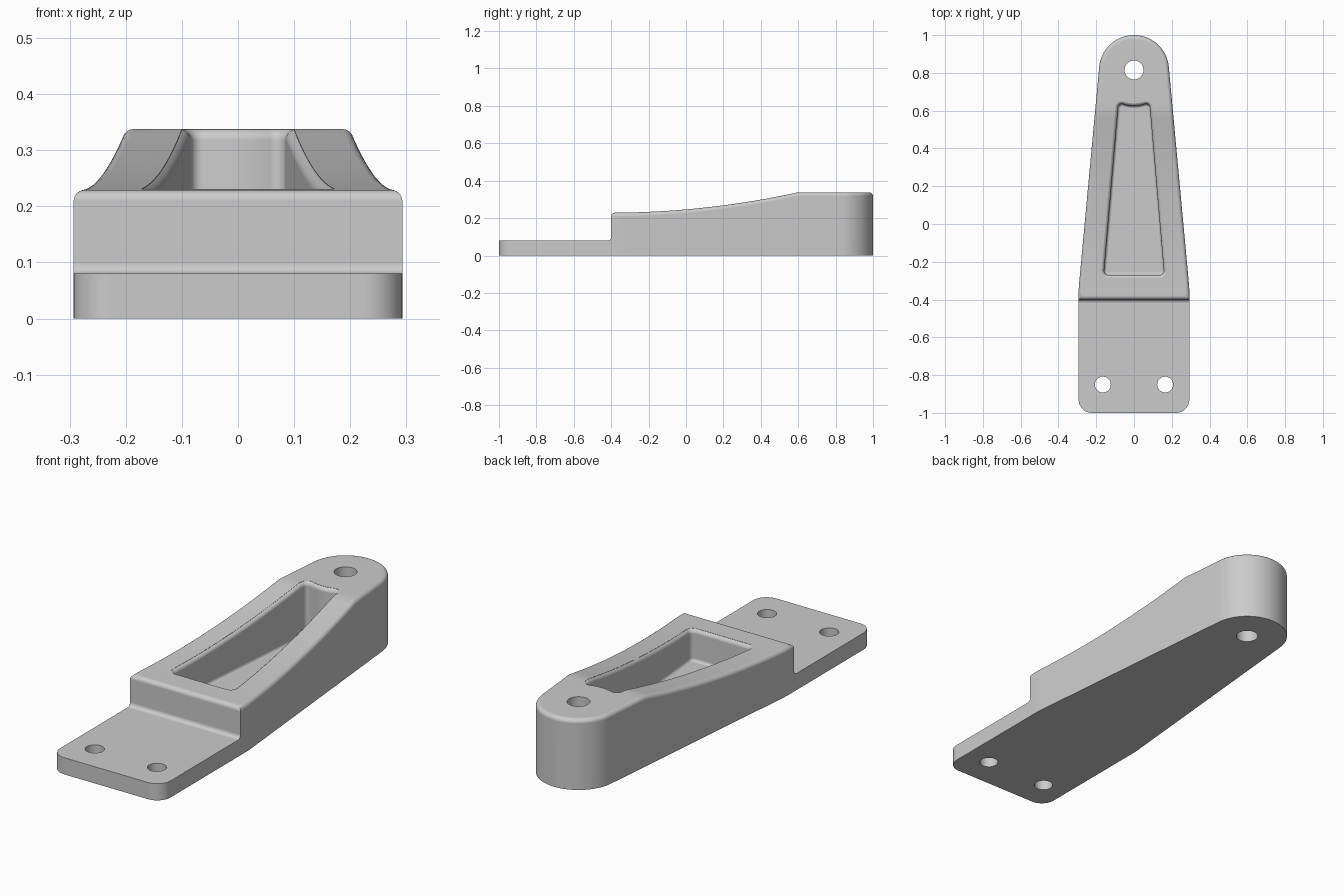
import bpy
import bmesh
from math import sin, cos, tan, radians, pi, atan2, acos, hypot
from mathutils import Vector

cube = bpy.data.objects.get("Cube")
if cube:
    bpy.data.objects.remove(cube, do_unlink=True)

GREY = (0.6, 0.6, 0.6, 1)
metal = bpy.data.materials.new("plain_grey")
metal.use_nodes = True
metal.diffuse_color = GREY
metal.node_tree.nodes["Principled BSDF"].inputs["Base Color"].default_value = GREY

HALF_W, STEP_Y, TAB_Z = 0.293, -0.40, 0.08
LOW, HIGH, CREST_Y = 0.229, 0.338, 0.6
NOSE_Y, NOSE_R = 0.815, 0.185
FILLET = 0.02


def top_height(y):
    """Height of the arm: a rising curve, then flat round the nose."""
    t = (min(max(y, STEP_Y), CREST_Y) - STEP_Y) / (CREST_Y - STEP_Y)
    return LOW + (HIGH - LOW) * t * t


def rounded(before, corner, after, r, n=6):
    """Arc of radius r that replaces a corner."""
    a, p, b = (Vector((*q, 0)) for q in (before, corner, after))
    u, v = (a - p).normalized(), (b - p).normalized()
    half = u.angle(v) / 2
    c = p + (u + v).normalized() * (r / sin(half))
    s, e = (p + u * (r / tan(half)) - c), (p + v * (r / tan(half)) - c)
    pts = [c + s.slerp(e, k / n).normalized() * r for k in range(n + 1)]
    return [(q.x, q.y) for q in pts]


def between(a, b, n):
    """Points strictly between a and b."""
    return [(a[0] + (b[0] - a[0]) * k / n, a[1] + (b[1] - a[1]) * k / n)
            for k in range(1, n)]


def mirrored(half):
    return half + [(-x, y) for x, y in reversed(half)]


def offset(loop, d):
    """Move a counter-clockwise outline outward by d."""
    out = []
    for i, p in enumerate(loop):
        p0, p1, p2 = (Vector(q) for q in (loop[i - 1], p, loop[(i + 1) % len(loop)]))
        e1, e2 = (p1 - p0).normalized(), (p2 - p1).normalized()
        n1, n2 = Vector((e1.y, -e1.x)), Vector((e2.y, -e2.x))
        q = p1 + (n1 + n2) * (d / (1 + n1.dot(n2)))
        out.append((q.x, q.y))
    return out


def loft(name, rings, strip_top=False):
    """Solid through a stack of rings; the top may be bridged side to side."""
    bm = bmesh.new()
    levels = [[bm.verts.new(p) for p in ring] for ring in rings]
    n = len(levels[0])
    for a, b in zip(levels, levels[1:]):
        for i in range(n):
            j = (i + 1) % n
            bm.faces.new((a[i], a[j], b[j], b[i]))
    bm.faces.new(levels[0][::-1])
    top = levels[-1]
    if strip_top:
        for i in range(n // 2 - 1):
            bm.faces.new((top[i], top[i + 1], top[n - 2 - i], top[n - 1 - i]))
    else:
        bm.faces.new(top)
    bmesh.ops.recalc_face_normals(bm, faces=bm.faces)
    mesh = bpy.data.meshes.new(name)
    bm.to_mesh(mesh)
    bm.free()
    mesh.materials.append(metal)
    obj = bpy.data.objects.new(name, mesh)
    bpy.context.scene.collection.objects.link(obj)
    return obj


def level(loop, z):
    return [(x, y, z) for x, y in loop]


def hole_cutter(x, y, r, n=40):
    loop = [(x + r * cos(2 * pi * k / n), y + r * sin(2 * pi * k / n)) for k in range(n)]
    return loft("hole_cutter", [level(loop, -0.1), level(loop, 0.5)])


def finish(obj, cutters=()):
    """Cut, then smooth the rounded areas and keep edges sharp."""
    for c in cutters:
        c.hide_render = True
        mod = obj.modifiers.new("cut", 'BOOLEAN')
        mod.operation, mod.solver, mod.object = 'DIFFERENCE', 'EXACT', c
    bpy.context.view_layer.update()
    graph = bpy.context.evaluated_depsgraph_get()
    mesh = bpy.data.meshes.new_from_object(obj.evaluated_get(graph))
    obj.modifiers.clear()
    obj.data = mesh
    for c in cutters:
        bpy.data.objects.remove(c, do_unlink=True)
    mesh.polygons.foreach_set("use_smooth", [True] * len(mesh.polygons))
    mesh.set_sharp_from_angle(angle=radians(32))
    mod = obj.modifiers.new("even_shading", 'WEIGHTED_NORMAL')
    mod.keep_sharp = True


# Arm outline: straight shoulder, taper tangent to the round nose
bend = (HALF_W, -0.34)
dx, dy = bend[0], bend[1] - NOSE_Y
start = atan2(dy, dx) + acos(NOSE_R / hypot(dx, dy))
touch = (NOSE_R * cos(start), NOSE_Y + NOSE_R * sin(start))
s = (CREST_Y - bend[1]) / (touch[1] - bend[1])
crest = (bend[0] + (touch[0] - bend[0]) * s, CREST_Y)
shoulder = rounded((HALF_W, STEP_Y), bend, touch, 0.5, 4)
SEG = 18
nose = [(NOSE_R * cos(a), NOSE_Y + NOSE_R * sin(a))
        for a in (start + (pi / 2 - start) * k / (SEG + 0.5) for k in range(SEG + 1))]
half = [(HALF_W, STEP_Y)] + shoulder + between(shoulder[-1], crest, 24) + [crest]
half += between(crest, touch, 5) + nose
arm_loop = mirrored(half)

# Arm solid with a rounded upper rim
rings = [level(arm_loop, 0)]
for k in range(7):
    a = radians(90 * k / 6)
    rings.append([(x, y, top_height(y) - FILLET * (1 - sin(a)))
                  for x, y in offset(arm_loop, -FILLET * (1 - cos(a)))])
arm = loft("tapered_arm", rings, strip_top=True)

# Pocket: tapered, its far wall bulging round the nose hole
FLOOR, FLOOR_R, WALL_R = 0.08, 0.014, 0.19
front, back = (0.16, -0.27), (0.082, 0.643)
t = (CREST_Y - front[1]) / (back[1] - front[1])
kink = (front[0] + (back[0] - front[0]) * t, CREST_Y)
bulge = [(WALL_R * sin(radians(a)), NOSE_Y - WALL_R * cos(radians(a))) for a in (14, 8, 2.7)]
near = rounded((0, front[1]), front, back, 0.022)
far = rounded(front, back, bulge[0], 0.02)
pocket_loop = mirrored(near + between(near[-1], kink, 24) + [kink] + far + bulge)
rings = []
for k in range(6):
    a = radians(18 * k)
    rings.append(level(offset(pocket_loop, -FLOOR_R * (1 - sin(a))),
                       FLOOR + FLOOR_R * (1 - cos(a))))
for k in range(7):
    a = radians(12 * k)
    flared = offset(pocket_loop, FILLET * (1 - cos(a)))
    rings.append([(x, y, top_height(y) - FILLET * (1 - sin(a))) for x, y in flared])
rings.append(level(flared, 0.45))
pocket = loft("pocket_cutter", rings)
finish(arm, [pocket, hole_cutter(0, NOSE_Y, 0.05)])

# Mounting tab with rounded front corners and two bolt holes
corner = rounded((0, -1), (HALF_W, -1), (HALF_W, STEP_Y), 0.07, 10)
tab_loop = mirrored(corner + [(HALF_W, STEP_Y)])
tab = loft("mounting_tab", [level(tab_loop, 0), level(tab_loop, TAB_Z)])
finish(tab, [hole_cutter(side * 0.165, -0.85, 0.042) for side in (-1, 1)])

# Concave fillet where the tab meets the step
R = 0.018
profile = [(STEP_Y, TAB_Z)]
for k in range(7):
    a = radians(15 * k)
    profile.append((STEP_Y - R + R * sin(a), TAB_Z + R - R * cos(a)))
finish(loft("step_fillet", [[(x, y, z) for y, z in profile] for x in (-HALF_W, HALF_W)]))
